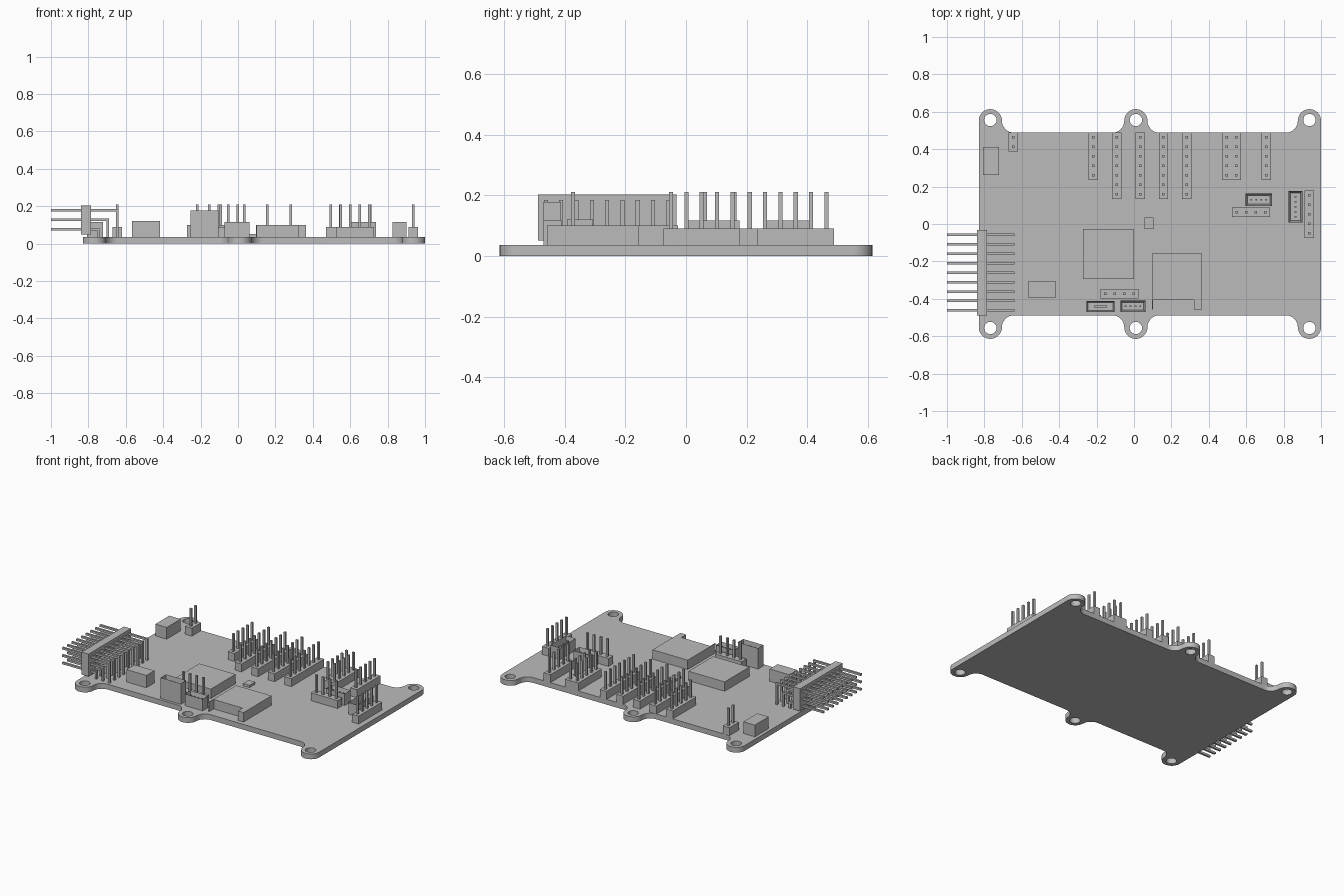
import bpy
import bmesh
from math import cos, sin, pi, radians
from mathutils import Matrix, Vector

old = bpy.data.objects.get("Cube")
if old:
    bpy.data.objects.remove(old, do_unlink=True)

TOP = 0.036      # upper face of the board
PITCH = 0.0505   # pin spacing
PIN = 0.0135     # pin thickness

grey = bpy.data.materials.new("plain_grey")
grey.use_nodes = True
grey.diffuse_color = (0.5, 0.5, 0.5, 1)
grey.node_tree.nodes["Principled BSDF"].inputs["Base Color"].default_value = (0.5, 0.5, 0.5, 1)


def add_box(bm, x, y, z):
    """Add a box from (low, high) pairs on each axis."""
    lows, highs = Vector((x[0], y[0], z[0])), Vector((x[1], y[1], z[1]))
    matrix = Matrix.Translation((lows + highs) / 2) @ Matrix.Diagonal((*(highs - lows), 1))
    return bmesh.ops.create_cube(bm, size=1, matrix=matrix)["verts"]


def around(c, size):
    return (c - size / 2, c + size / 2)


def finish(name, bm):
    mesh = bpy.data.meshes.new(name)
    bm.to_mesh(mesh)
    bm.free()
    mesh.materials.append(grey)
    obj = bpy.data.objects.new(name, mesh)
    bpy.context.collection.objects.link(obj)
    return obj


def block(name, x, y, height):
    bm = bmesh.new()
    add_box(bm, x, y, (TOP, height))
    return finish(name, bm)


# Board outline: rounded mounting tabs joined by concave fillets
EDGE, TAB_Y, TAB_R, FILLET = 0.488, 0.552, 0.062, 0.064
LEFT, RIGHT = -0.83, 1.0
TABS = (LEFT + TAB_R, 0.01, RIGHT - TAB_R)


def arc(cx, cy, r, start, end, steps=12):
    angles = [radians(start + (end - start) * i / steps) for i in range(steps + 1)]
    return [(cx + r * cos(a), cy + r * sin(a)) for a in angles]


def back_edge():
    points = []
    for i, x in enumerate(TABS):
        if i > 0:
            points += arc(x - TAB_R - FILLET, TAB_Y, FILLET, -90, 0, 8)
        points += arc(x, TAB_Y, TAB_R, 180, 0, 20)
        if i < 2:
            points += arc(x + TAB_R + FILLET, TAB_Y, FILLET, 180, 270, 8)
    return points


def add_loop(curve, points):
    spline = curve.splines.new("POLY")
    spline.points.add(len(points) - 1)
    for point, (x, y) in zip(spline.points, points):
        point.co = (x, y, 0, 1)
    spline.use_cyclic_u = True


curve = bpy.data.curves.new("board_outline", "CURVE")
curve.dimensions = "2D"
curve.fill_mode = "BOTH"
curve.extrude = TOP / 2
outline = back_edge()
outline += [(x, -y) for x, y in reversed(outline)]
clean = [p for i, p in enumerate(outline)
         if (Vector(p) - Vector(outline[i - 1])).length > 1e-5]
add_loop(curve, clean)
for x in TABS:
    for side in (1, -1):
        add_loop(curve, arc(x, side * 0.556, 0.033, 0, 345, 23))
helper = bpy.data.objects.new("board_outline", curve)
bpy.context.collection.objects.link(helper)
bpy.context.view_layer.update()
bm = bmesh.new()
bm.from_mesh(helper.to_mesh())
helper.to_mesh_clear()
bpy.data.objects.remove(helper)
bmesh.ops.translate(bm, verts=bm.verts, vec=(0, 0, TOP / 2))
bmesh.ops.remove_doubles(bm, verts=bm.verts, dist=1e-5)
bmesh.ops.recalc_face_normals(bm, faces=bm.faces)
board = finish("circuit_board", bm)
bpy.ops.object.select_all(action="DESELECT")
board.select_set(True)
bpy.context.view_layer.objects.active = board
bpy.ops.object.shade_smooth_by_angle(angle=radians(35))


# Straight pin headers, running away from the first pin's end of the strip
def pin_header(name, x, y, count, rows=1, along_x=False):
    """x, y is the middle of the low-x or high-y end of the strip."""
    bm = bmesh.new()
    length, width = count * PITCH, rows * PITCH
    if along_x:
        add_box(bm, (x, x + length), around(y, width), (TOP, 0.09))
    else:
        add_box(bm, around(x, width), (y - length, y), (TOP, 0.09))
    for i in range(count):
        step = (i + 0.5) * PITCH
        for row in range(rows):
            shift = (row - (rows - 1) / 2) * PITCH
            px, py = (x + step, y + shift) if along_x else (x + shift, y - step)
            add_box(bm, around(px, PIN), around(py, PIN), (0.09, 0.21))
    finish(name, bm)


pin_header("two_pin_header", -0.645, EDGE, 2)
pin_header("back_header_short_left", 0.708, EDGE, 5)
pin_header("back_header_short_right", -0.217, EDGE, 5)
for i in range(4):
    pin_header(f"back_header_long_{i + 1}", -0.093 + 0.1253 * i, EDGE, 7)
pin_header("double_row_header", 0.522, EDGE, 5, rows=2)
pin_header("side_header", 0.938, 0.178, 5)
pin_header("middle_header", 0.524, 0.062, 4, along_x=True)
pin_header("front_header", -0.178, -0.372, 4, along_x=True)

# Right-angle header: housing with three levels of bent pins
bm = bmesh.new()
add_box(bm, (-0.84, -0.787), (-0.488, -0.032), (0.05, 0.203))
finish("angle_header_housing", bm)
bm = bmesh.new()
for i in range(9):
    y = around(-0.058 - 0.0505 * i, PIN)
    for level in range(3):
        z, end = 0.077 + 0.0505 * level, -0.74 + 0.0505 * level
        add_box(bm, (-1.0, end), y, around(z, PIN))
        add_box(bm, (end - PIN, end), y, (TOP, z - PIN / 2))
finish("angle_header_pins", bm)


# Open-topped sockets
def socket(name, x, y, height, wall, depth, contacts, tongue=False):
    bm = bmesh.new()
    verts = add_box(bm, x, y, (TOP, height))
    top = max({f for v in verts for f in v.link_faces}, key=lambda f: f.calc_center_median().z)
    bmesh.ops.inset_region(bm, faces=[top], thickness=wall, use_even_offset=True)
    bmesh.ops.translate(bm, verts=top.verts, vec=(0, 0, -depth))
    cx, cy = sum(x) / 2, sum(y) / 2
    floor = height - depth
    if tongue:
        add_box(bm, around(cx, 0.062), around(cy, 0.014), (floor, height - 0.02))
    for i in range(contacts):
        shift = (i - (contacts - 1) / 2) * 0.0265
        px, py = (cx + shift, cy) if x[1] - x[0] > y[1] - y[0] else (cx, cy + shift)
        add_box(bm, around(px, 0.009), around(py, 0.009), (floor, height - 0.015))
    finish(name, bm)


socket("tall_socket", (-0.255, -0.103), (-0.47, -0.412), 0.178, 0.008, 0.11, 0, tongue=True)
socket("front_socket", (-0.073, 0.062), (-0.47, -0.41), 0.116, 0.01, 0.06, 4)
socket("middle_socket", (0.597, 0.737), (0.097, 0.162), 0.116, 0.01, 0.06, 4)
socket("side_socket", (0.827, 0.9), (0.008, 0.177), 0.116, 0.01, 0.06, 5)

# Plain components
block("corner_component", (-0.808, -0.722), (0.262, 0.412), 0.116)
block("front_component", (-0.567, -0.417), (-0.393, -0.307), 0.12)
block("main_chip", (-0.273, 0.0), (-0.293, -0.027), 0.1)
block("tiny_chip", (0.057, 0.105), (-0.026, 0.034), 0.052)

# Card slot: U-shaped block open to the front
bm = bmesh.new()
profile = [(0.097, -0.157), (0.097, -0.458), (0.102, -0.458), (0.102, -0.407),
           (0.32, -0.407), (0.32, -0.458), (0.363, -0.458), (0.363, -0.157)]
face = bm.faces.new([bm.verts.new((x, y, TOP)) for x, y in profile])
raised = bmesh.ops.extrude_face_region(bm, geom=[face])["geom"]
bmesh.ops.translate(bm, vec=(0, 0, 0.1 - TOP),
                    verts=[g for g in raised if isinstance(g, bmesh.types.BMVert)])
bmesh.ops.recalc_face_normals(bm, faces=bm.faces)
finish("card_slot", bm)
